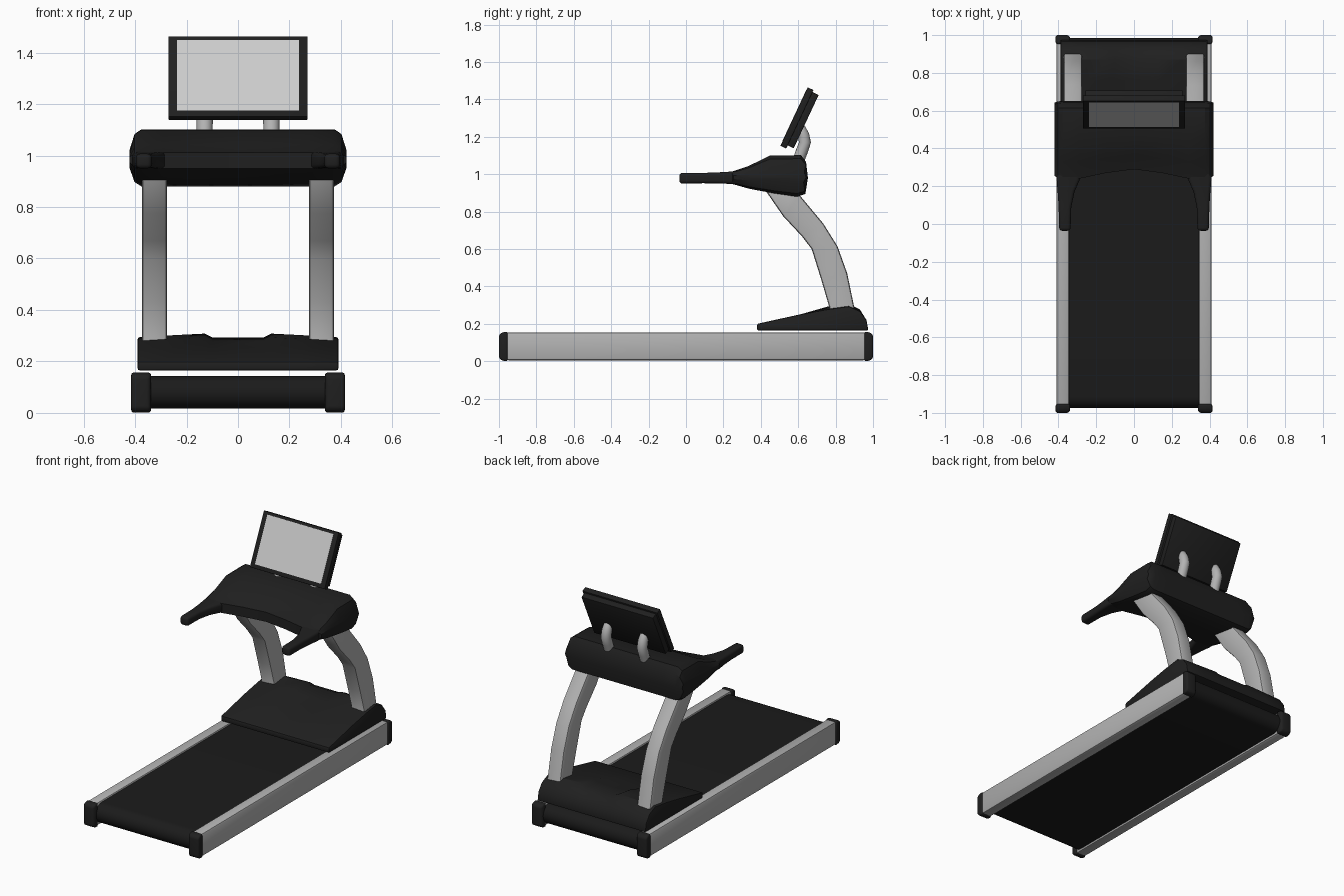
import bpy, bmesh, math
from mathutils import Vector

if "Cube" in bpy.data.objects:
    bpy.data.objects.remove(bpy.data.objects["Cube"])


def material(name, v):
    m = bpy.data.materials.new(name)
    m.diffuse_color = (v, v, v, 1)
    m.use_nodes = True
    m.node_tree.nodes["Principled BSDF"].inputs["Base Color"].default_value = m.diffuse_color
    return m


BLACK = material("black_plastic", 0.014)
BELT = material("belt_rubber", 0.011)
METAL = material("brushed_metal", 0.45)
GLASS = material("screen_grey", 0.6)


def loft(name, rings, mat, bevel=0.0, segs=2, angle=35):
    """Skin equal-length rings of points, cap the ends, round the sharp edges."""
    bm = bmesh.new()
    loops = [[bm.verts.new(p) for p in r] for r in rings]
    n = len(rings[0])
    for a, b in zip(loops, loops[1:]):
        for i in range(n):
            j = (i + 1) % n
            bm.faces.new((a[i], a[j], b[j], b[i]))
    bm.faces.new(loops[0])
    bm.faces.new(loops[-1])
    bmesh.ops.recalc_face_normals(bm, faces=bm.faces)
    if bevel:
        sharp = [e for e in bm.edges if e.calc_face_angle(0) > math.radians(angle)]
        bmesh.ops.bevel(bm, geom=sharp, offset=bevel, segments=segs, profile=0.5,
                        affect='EDGES', clamp_overlap=True)
    me = bpy.data.meshes.new(name)
    bm.to_mesh(me)
    bm.free()
    me.materials.append(mat)
    ob = bpy.data.objects.new(name, me)
    bpy.context.collection.objects.link(ob)
    bpy.ops.object.select_all(action='DESELECT')
    ob.select_set(True)
    bpy.context.view_layer.objects.active = ob
    bpy.ops.object.shade_smooth_by_angle(angle=math.radians(32))
    return ob


def prism(name, profile, x0, x1, mat, bevel=0.0, segs=2):
    """Extrude a (y, z) profile along x."""
    return loft(name, [[(x, y, z) for y, z in profile] for x in (x0, x1)], mat, bevel, segs)


def rect(a0, a1, b0, b1):
    return [(a0, b0), (a1, b0), (a1, b1), (a0, b1)]


# Running belt wrapped round two end rollers
R, ZC = 0.063, 0.081
belt = []
for cy, start in ((0.922, -90), (-0.912, 90)):
    for k in range(13):
        t = math.radians(start + 15 * k)
        belt.append((cy + R * math.cos(t), ZC + R * math.sin(t)))
prism("running_belt", belt, -0.35, 0.35, BELT)

# Motor hood with a shallow recess in the middle
hood = [(0.38, 0.165), (0.38, 0.2), (0.62, 0.253), (0.76, 0.285), (0.87, 0.3),
        (0.93, 0.272), (0.965, 0.22), (0.975, 0.165)]
lift = {3: 1, 4: 1, 5: 0.6}
half = [(0.10, -0.007), (0.13, 0.008), (0.25, 0.002), (0.39, -0.006)]
stations = [(-x, d) for x, d in reversed(half)] + half
loft("motor_hood", [[(x, y, z + d * lift.get(i, 0)) for i, (y, z) in enumerate(hood)]
                    for x, d in stations], BLACK, 0.008, 2, 50)

# Console: side profile swept across, front edge bowed, ends tapered
console = [(0.24, 0.95), (0.24, 1.012), (0.33, 1.042), (0.45, 1.1), (0.615, 1.102),
           (0.642, 1.065), (0.652, 0.98), (0.638, 0.895), (0.595, 0.88),
           (0.47, 0.898), (0.34, 0.922)]


def console_ring(x, bow, sy, sz):
    ring = []
    for y, z in console:
        w = max(0, (0.45 - y) / 0.21)
        ring.append((x, 0.45 + (y + bow * w - 0.45) * sy, 0.985 + (z - 0.985) * sz))
    return ring


ends = [(0.15, 0.03, 1, 1), (0.29, 0.0, 1, 1), (0.375, 0.0, 1, 1),
        (0.402, 0.0, 0.985, 0.84), (0.422, 0.005, 0.95, 0.3)]
loft("console", [console_ring(-x, *r) for x, *r in reversed(ends)]
     + [console_ring(0, 0.05, 1, 1)] + [console_ring(x, *r) for x, *r in ends],
     BLACK)

# Tilted screen: u runs up the panel, n runs to its back
U = Vector((0.423, 0.906))
N = Vector((0.906, -0.423))
O = Vector((0.505, 1.152))


def slab(name, hw, u0, u1, n0, n1, mat, bevel):
    pts = [tuple(O + U * u + N * n) for u, n in rect(u0, u1, n0, n1)]
    return prism(name, pts, -hw, hw, mat, bevel)


slab("screen_frame", 0.27, 0.0, 0.345, 0.0, 0.034, BLACK, 0.003)
slab("screen_back_cover", 0.258, 0.018, 0.333, 0.032, 0.07, BLACK, 0.004)
slab("screen_panel", 0.238, 0.025, 0.328, -0.0015, 0.01, GLASS, 0)

# Uprights: inner and outer edge points up the curve
upright = [((0.76, 0.26), (0.908, 0.26)), ((0.767, 0.286), (0.9, 0.286)),
           ((0.725, 0.43), (0.862, 0.47)), ((0.672, 0.6), (0.81, 0.615)),
           ((0.62, 0.668), (0.735, 0.735)), ((0.52, 0.775), (0.61, 0.885)),
           ((0.42, 0.92), (0.575, 0.935))]

# Handle cross-sections: y, x range, z range
handle = [(-0.036, 0.336, 0.396, 0.95, 1.007), (0.09, 0.332, 0.399, 0.952, 1.007),
          (0.17, 0.315, 0.404, 0.951, 1.01), (0.24, 0.285, 0.41, 0.948, 1.014),
          (0.32, 0.28, 0.4, 0.945, 1.02)]

for side, s in (("right", 1), ("left", -1)):
    # Deck side rail and its end caps
    prism(side + "_side_rail", rect(-0.96, 0.96, 0.005, 0.155),
          s * 0.343, s * 0.411, METAL, 0.012)
    for end, e in (("front", -1), ("rear", 1)):
        rings = []
        for y, xi, zi in ((0.953, 0.345, 0.0), (0.953, 0.338, 0.0), (0.985, 0.338, 0.004),
                          (1.0, 0.345, 0.018)):
            if (y, xi) == (0.953, 0.345):
                continue
            rings.append([(s * a, e * y, b) for a, b in
                          [(xi, zi), (0.415, zi), (0.415, 0.158 - zi), (xi, 0.158 - zi)]])
        loft(f"{side}_{end}_rail_cap", rings, BLACK, 0.012, 3)

    loft(side + "_upright", [[(s * 0.275, *a), (s * 0.373, *a), (s * 0.373, *b), (s * 0.275, *b)]
                             for a, b in upright], METAL, 0.014, 2, 50)

    loft(side + "_handle", [[(s * x0, y, z0), (s * x1, y, z0), (s * x1, y, z1), (s * x0, y, z1)]
                            for y, x0, x1, z0, z1 in handle], BLACK, 0.016, 3, 50)

    # Bent round arm holding the screen
    rings = []
    for y, z, r, tilt in ((0.60, 1.07, 0.031, 65), (0.622, 1.13, 0.032, 70),
                          (0.636, 1.17, 0.032, 90), (0.628, 1.21, 0.031, 108),
                          (0.612, 1.245, 0.027, 118), (0.6, 1.268, 0.014, 120)):
        t = math.radians(tilt)
        rings.append([(s * 0.13 + r * math.cos(a), y + r * math.sin(a) * math.sin(t),
                       z - r * math.sin(a) * math.cos(t))
                      for a in (2 * math.pi * k / 16 for k in range(16))])
    loft(side + "_screen_arm", rings, METAL)
